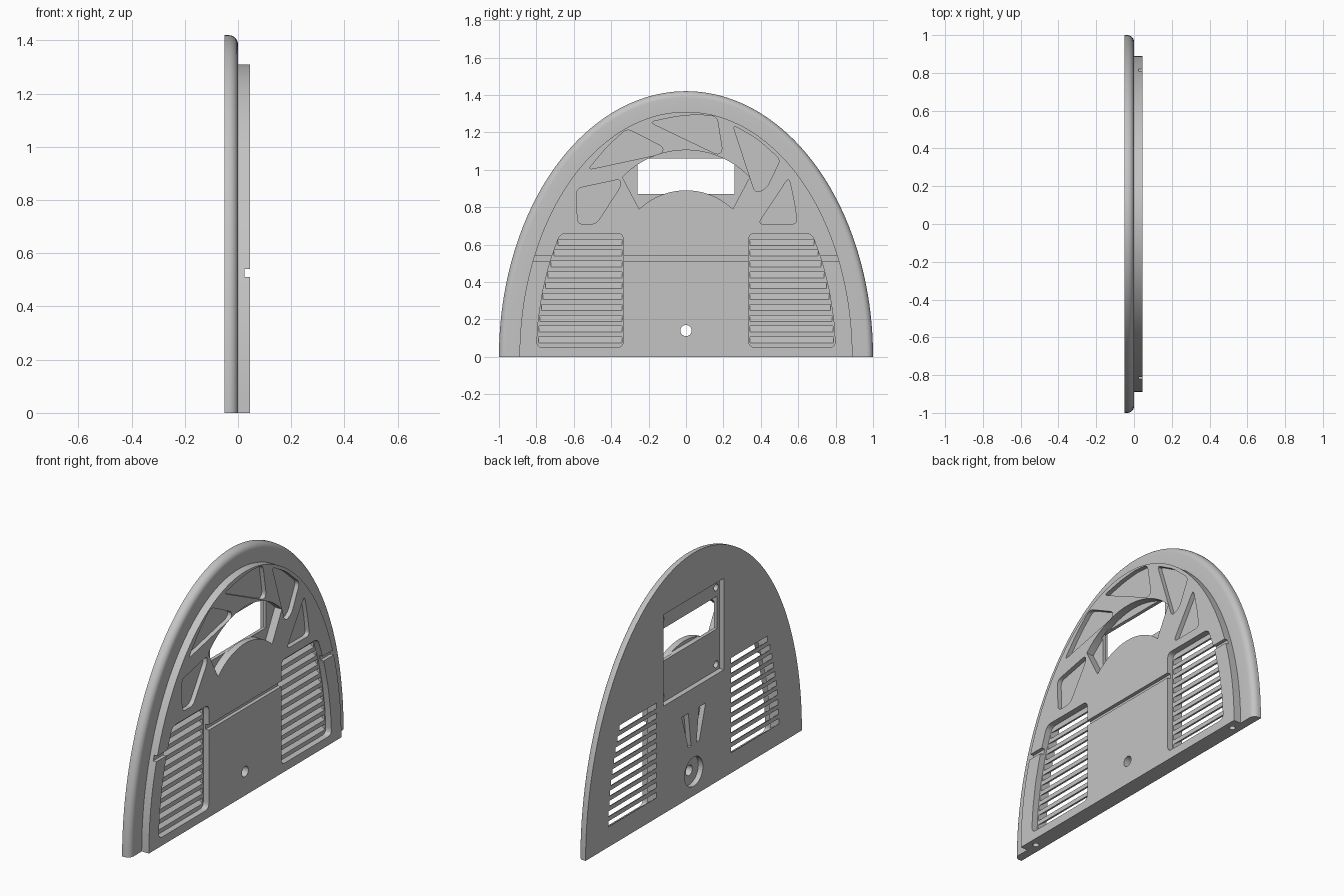
import bpy, bmesh, math
from mathutils import Vector

if "Cube" in bpy.data.objects:
    bpy.data.objects.remove(bpy.data.objects["Cube"])

grey = bpy.data.materials.new("plain_grey")
grey.diffuse_color = (0.55, 0.55, 0.55, 1)
grey.use_nodes = True
grey.node_tree.nodes["Principled BSDF"].inputs["Base Color"].default_value = grey.diffuse_color


def make_object(name, bm):
    bmesh.ops.recalc_face_normals(bm, faces=bm.faces[:])
    mesh = bpy.data.meshes.new(name)
    bm.to_mesh(mesh)
    bm.free()
    ob = bpy.data.objects.new(name, mesh)
    bpy.context.collection.objects.link(ob)
    return ob


def rounded(pts, r, n=5):
    """Round every corner of a polygon."""
    out = []
    for i, p in enumerate(pts):
        p, a, b = Vector(p), Vector(pts[i - 1]), Vector(pts[(i + 1) % len(pts)])
        s = p + (a - p).normalized() * min(r, (a - p).length * 0.45)
        e = p + (b - p).normalized() * min(r, (b - p).length * 0.45)
        for k in range(n + 1):
            t = k / n
            out.append(tuple(s * (1 - t) ** 2 + p * 2 * t * (1 - t) + e * t * t))
    return out


def add_prism(bm, pts, x0, x1, slope=0.0):
    """Extrude a (y, z) outline along x, dropping by slope."""
    rings = [[bm.verts.new((x, y, z - slope * (x + 0.05))) for y, z in pts] for x in (x0, x1)]
    n = len(pts)
    bm.faces.new(rings[0])
    bm.faces.new(rings[1][::-1])
    for i in range(n):
        j = (i + 1) % n
        bm.faces.new((rings[0][i], rings[0][j], rings[1][j], rings[1][i]))


def box(y0, y1, z0, z1):
    return [(y0, z0), (y1, z0), (y1, z1), (y0, z1)]


def circle(cy, cz, r, n=32):
    return [(cy + r * math.cos(2 * math.pi * k / n), cz + r * math.sin(2 * math.pi * k / n)) for k in range(n)]


def arc(cz, r, half, n=24):
    """Arc over the top of a circle centred on y = 0, left to right."""
    w = math.asin(half / r)
    return [(r * math.sin(-w + 2 * w * k / n), cz + r * math.cos(-w + 2 * w * k / n)) for k in range(n + 1)]


def cut(body, prisms):
    """Subtract non-overlapping prisms from the body."""
    bm = bmesh.new()
    for p in prisms:
        add_prism(bm, *p)
    subtract(body, make_object("cutter", bm))


def subtract(body, cutter):
    cutter.hide_render = True
    mod = body.modifiers.new("cut", 'BOOLEAN')
    mod.operation = 'DIFFERENCE'
    mod.solver = 'EXACT'
    mod.object = cutter
    bpy.context.view_layer.update()
    dg = bpy.context.evaluated_depsgraph_get()
    mesh = bpy.data.meshes.new_from_object(body.evaluated_get(dg))
    body.modifiers.clear()
    body.data = mesh
    bpy.data.objects.remove(cutter)


# Arched panel: rounded rim plus raised inner step, lofted along x
R, N = 0.035, 128
layers = [(-0.05, 0.0)]
layers += [(-R + R * math.sin(k * math.pi / 12), R - R * math.cos(k * math.pi / 12)) for k in range(7)]
layers += [(0.0, 0.11), (0.046, 0.11)]
bm = bmesh.new()
rings = []
for x, inset in layers:
    rings.append([bm.verts.new((x, (1 - inset) * math.cos(math.pi * k / N),
                                (1.42 - inset) * math.sin(math.pi * k / N) if 0 < k < N else 0.0))
                  for k in range(N + 1)])
for a, b in zip(rings, rings[1:]):
    for k in range(N):
        bm.faces.new((a[k], a[k + 1], b[k + 1], b[k]))
bm.faces.new(rings[0])
bm.faces.new(rings[-1][::-1])
bm.faces.new([r[0] for r in rings] + [r[-1] for r in reversed(rings)])
panel = make_object("arched_panel", bm)


def side(z, a=0.80, b=1.22):
    return a * math.sqrt(1 - (z / b) ** 2)


# Vent pockets on both sides
vents = []
for s in (-1, 1):
    outer = [(s * side(z), z) for z in (0.05, 0.2, 0.35, 0.5, 0.66)]
    vents.append((rounded([(s * 0.335, 0.66), (s * 0.335, 0.05)] + outer, 0.035), 0.01, 0.08))
cut(panel, vents)

# Sloping louvre slots through the vent pockets
slots = []
for s in (-1, 1):
    for i in range(10):
        z = 0.135 + 0.058 * i
        w = side(z - 0.045) - 0.008
        slots.append((box(min(s * 0.343, s * w), max(s * 0.343, s * w), z - 0.016, z + 0.016),
                      -0.07, 0.02, 0.75))
cut(panel, slots)

# Fan-shaped shallow pockets around the window
fans = [
    [(-0.525, 1.0), (-0.42, 1.125), (-0.315, 1.22), (-0.12, 1.12), (-0.13, 1.085)],
    [(-0.195, 1.255), (-0.05, 1.285), (0.06, 1.295), (0.165, 1.285), (0.195, 1.10), (0.17, 1.08)],
    [(0.25, 1.24), (0.38, 1.165), (0.505, 1.055), (0.43, 0.90), (0.37, 0.875)],
    [(0.55, 0.96), (0.58, 0.82), (0.595, 0.71), (0.385, 0.71)],
    [(-0.58, 0.71), (-0.585, 0.90), (-0.35, 0.95), (-0.35, 0.91), (-0.48, 0.71)],
]
cut(panel, [(rounded(f, 0.03), 0.02, 0.08) for f in fans])

# Curved pocket in front of the window
cut(panel, [(arc(0.634, 0.471, 0.34) + arc(0.5275, 0.3625, 0.25)[::-1], 0.0, 0.08)])

# Square mounting recess behind, with deeper window opening and screw holes
cut(panel, [(box(-0.28, 0.28, 0.63, 1.165), -0.08, -0.02)])
cut(panel, [(box(-0.26, 0.26, 0.87, 1.06), -0.08, 0.01)])
cut(panel, [(circle(y, z, 0.02, 20), -0.08, 0.01) for y in (-0.25, 0.25) for z in (0.665, 1.115)])

# Cable groove across the front
cut(panel, [(box(-1.1, 1.1, 0.51, 0.54), 0.025, 0.08)])

# Tapered notches and round counterbore on the back
notches = [([(s * 0.05, 0.50), (s * 0.11, 0.50), (s * 0.05, 0.30), (s * 0.025, 0.30)], -0.08, -0.02)
           for s in (-1, 1)]
cut(panel, notches + [(circle(0, 0.14, 0.085, 48), -0.08, -0.02)])
cut(panel, [(circle(0, 0.14, 0.03), -0.08, 0.08)])

# Peg holes in the bottom edge
bm = bmesh.new()
for s in (-1, 1):
    geo = bmesh.ops.create_cone(bm, cap_ends=True, segments=24, radius1=0.017, radius2=0.017, depth=0.2)
    bmesh.ops.translate(bm, verts=geo["verts"], vec=(0, s * 0.82, 0))
subtract(panel, make_object("peg_cutter", bm))

panel.data.materials.clear()
panel.data.materials.append(grey)
for p in panel.data.polygons:
    p.material_index = 0
bpy.context.view_layer.objects.active = panel
panel.select_set(True)
bpy.ops.object.shade_smooth_by_angle(angle=math.radians(30))
